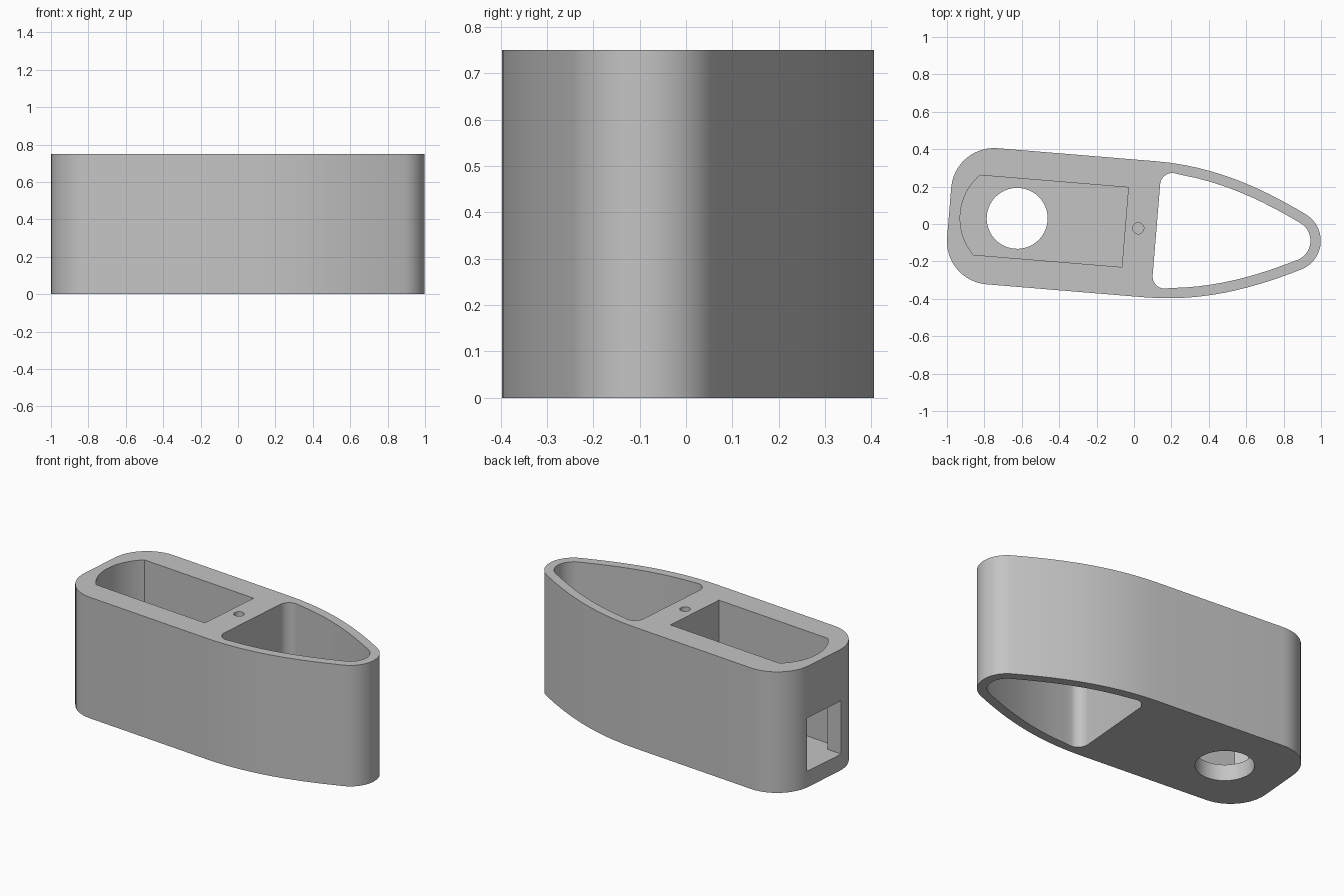
import bpy, bmesh
from math import sin, cos, pi, radians
from mathutils import Vector, Matrix
from mathutils.geometry import interpolate_bezier

if "Cube" in bpy.data.objects:
    bpy.data.objects.remove(bpy.data.objects["Cube"])

HEIGHT, FLOOR, WALL = 0.75, 0.10, 0.055
# The hull axis is turned slightly in plan
PLACE = Matrix.Rotation(radians(-4.7), 4, 'Z') @ Matrix.Translation((0, -0.021, 0))

grey = bpy.data.materials.new("plain grey")
grey.use_nodes = True
colour = (0.55, 0.55, 0.55, 1)
grey.diffuse_color = colour
grey.node_tree.nodes["Principled BSDF"].inputs["Base Color"].default_value = colour


def arc(cx, cy, r, start, end, steps=12):
    angles = [radians(start + (end - start) * i / steps) for i in range(steps + 1)]
    return [(cx + r * cos(a), cy + r * sin(a)) for a in angles]


def mirrored(half):
    """Close an upper half outline by reflecting it across the hull axis."""
    return half + [(x, -y) for x, y in reversed(half) if abs(y) > 1e-5]


def prism(name, outline, z0, z1):
    bm = bmesh.new()
    face = bm.faces.new([bm.verts.new((x, y, z0)) for x, y in outline])
    top = bmesh.ops.extrude_face_region(bm, geom=[face])["geom"]
    moved = [v for v in top if isinstance(v, bmesh.types.BMVert)]
    bmesh.ops.translate(bm, verts=moved, vec=(0, 0, z1 - z0))
    bmesh.ops.recalc_face_normals(bm, faces=bm.faces)
    bm.transform(PLACE)
    mesh = bpy.data.meshes.new(name)
    bm.to_mesh(mesh)
    bm.free()
    mesh.materials.append(grey)
    obj = bpy.data.objects.new(name, mesh)
    bpy.context.collection.objects.link(obj)
    return obj


# Curved flank running from the straight side to the rounded nose
flank = [p.to_2d() for p in interpolate_bezier(
    Vector((0.09, 0.365, 0)), Vector((0.43, 0.365, 0)),
    Vector((0.70, 0.25, 0)), Vector((0.905, 0.151, 0)), 14)]
nose_x, nose_r, nose_angle = 0.838, 0.165, 64

# Outer hull
half = arc(-0.76, 0.135, 0.23, 180, 90) + [tuple(p) for p in flank[:-1]]
half += arc(nose_x, 0, nose_r, nose_angle, 0)
hull = prism("hull", mirrored(half), 0, HEIGHT)

# Nose cavity: the flank moved inwards by the wall thickness
inner = []
for before, p, after in zip(flank, flank[1:], flank[2:]):
    t = (after - before).normalized()
    q = p + Vector((t.y, -t.x)) * WALL
    if q.x > 0.2:
        inner.append(tuple(q))
fillet = 0.065
cavity = arc(0.122 + fillet, 0.31 - fillet, fillet, 180, 90, 8) + inner
cavity += arc(nose_x, 0, nose_r - WALL, nose_angle, 0)

# Blind pocket with a bowed end, plus the round holes and the end window
bow = arc(-0.627, 0, 0.303, 180, 180 - 44.8)
pocket = mirrored(bow + [(-0.046, 0.2135)])
window = [(-1.2, -0.15), (-0.75, -0.15), (-0.75, 0.15), (-1.2, 0.15)]
cutters = [
    prism("nose_cavity", mirrored(cavity), -0.1, HEIGHT + 0.1),
    prism("pocket", pocket, FLOOR, HEIGHT + 0.1),
    prism("floor_hole", arc(-0.625, 0, 0.163, 0, 352.5, 47), -0.1, FLOOR + 0.1),
    prism("screw_hole", arc(0.0245, 0, 0.03, 0, 345, 23), 0.4, HEIGHT + 0.1),
    prism("end_window", window, FLOOR, 0.43),
]

bpy.ops.object.select_all(action='DESELECT')
bpy.context.view_layer.objects.active = hull
hull.select_set(True)
for cutter in cutters:
    cutter.hide_render = True
    cut = hull.modifiers.new(cutter.name, 'BOOLEAN')
    cut.operation, cut.solver, cut.object = 'DIFFERENCE', 'EXACT', cutter
    bpy.ops.object.modifier_apply(modifier=cut.name)
    bpy.data.objects.remove(cutter)

bpy.ops.object.shade_smooth_by_angle(angle=radians(30))
